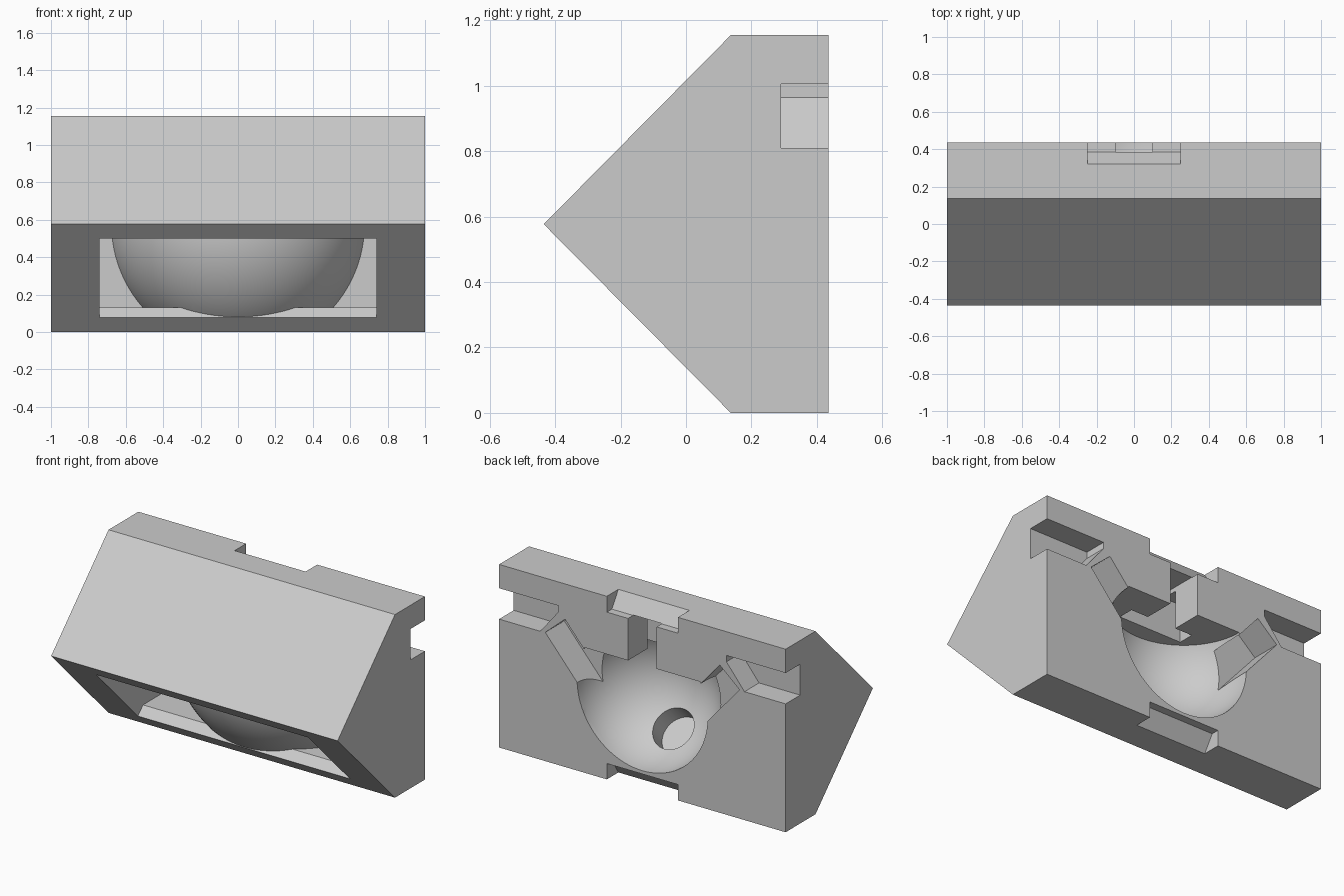
import bpy, bmesh, math
from mathutils import Vector, Matrix

if "Cube" in bpy.data.objects:
    bpy.data.objects.remove(bpy.data.objects["Cube"])

grey = bpy.data.materials.new("plain_grey")
grey.diffuse_color = (0.6, 0.6, 0.6, 1)
grey.use_nodes = True
grey.node_tree.nodes["Principled BSDF"].inputs["Base Color"].default_value = grey.diffuse_color


def add_object(name, bm):
    bmesh.ops.recalc_face_normals(bm, faces=bm.faces)
    mesh = bpy.data.meshes.new(name)
    bm.to_mesh(mesh)
    bm.free()
    mesh.materials.append(grey)
    obj = bpy.data.objects.new(name, mesh)
    bpy.context.collection.objects.link(obj)
    return obj


def prism(name, profile, a, b, axis):
    """Extrude a (y,z) profile along x, or an (x,z) profile along y."""
    bm = bmesh.new()
    place = (lambda p, t: (t, p[0], p[1])) if axis == 'X' else (lambda p, t: (p[0], t, p[1]))
    face = bm.faces.new([bm.verts.new(place(p, a)) for p in profile])
    ext = bmesh.ops.extrude_face_region(bm, geom=[face])
    shift = (b - a, 0, 0) if axis == 'X' else (0, b - a, 0)
    bmesh.ops.translate(bm, vec=shift,
                        verts=[v for v in ext['geom'] if isinstance(v, bmesh.types.BMVert)])
    return add_object(name, bm)


def ball(name, centre, radius, top=None):
    """Sphere with poles along y, optionally sliced flat at height top."""
    bm = bmesh.new()
    bmesh.ops.create_uvsphere(bm, u_segments=96, v_segments=48, radius=radius,
                              matrix=Matrix.Translation(centre) @ Matrix.Rotation(math.pi / 2, 4, 'X'))
    if top is not None:
        bmesh.ops.bisect_plane(bm, geom=bm.verts[:] + bm.edges[:] + bm.faces[:],
                               plane_co=(0, 0, top), plane_no=(0, 0, 1), clear_outer=True)
        bmesh.ops.holes_fill(bm, edges=[e for e in bm.edges if e.is_boundary])
    return add_object(name, bm)


def cut(target, cutter):
    """Subtract cutter from target and discard the cutter."""
    cutter.hide_render = True
    mod = target.modifiers.new("cut", 'BOOLEAN')
    mod.operation, mod.solver, mod.object = 'DIFFERENCE', 'EXACT', cutter
    bpy.context.view_layer.update()
    dg = bpy.context.evaluated_depsgraph_get()
    mesh = bpy.data.meshes.new_from_object(target.evaluated_get(dg))
    target.modifiers.clear()
    target.data = mesh
    bpy.data.objects.remove(cutter)


def rect(x0, x1, z0, z1):
    return [(x0, z0), (x1, z0), (x1, z1), (x0, z1)]


MID = 0.577
BACK = 0.435

# wedge-fronted body
body = prism("mount_body", [(-BACK, MID), (0.137, 1.155), (BACK, 1.155), (BACK, 0), (0.137, 0)],
             -1, 1, 'X')

# window in the lower front slope, with the ball-shaped shell left standing inside
cavity = prism("front_cavity", [(-0.04, -0.02), (0.11, 0.13), (0.379, 0.13), (0.379, 0.55),
                                (-0.307, 0.55), (-0.457, 0.40)], -0.74, 0.74, 'X')
cut(cavity, ball("shell_ball", (0, 0.553, MID), 0.699))
cut(body, cavity)

# bowl in the back with a flat ceiling
cut(body, ball("bowl", (0, BACK, MID), 0.456, top=0.79))

# blind round hole in the bowl, square to the lower slope
axis = Vector((0, -1, -1)).normalized()
bm = bmesh.new()
bmesh.ops.create_cone(bm, cap_ends=True, segments=48, radius1=0.13, radius2=0.13, depth=0.26,
                      matrix=Matrix.Translation(Vector((0, BACK, MID)) + axis * 0.44)
                      @ axis.to_track_quat('Z', 'Y').to_matrix().to_4x4())
cut(body, add_object("round_hole", bm))

# side slots and diagonal slots, mirrored left and right
along = Vector((-0.656, -0.755))
across = Vector((0.755, -0.656)) * 0.091
start = Vector((0.609, 0.872))
end = start + along * 0.45
side = [(1.1, 0.81), (0.713, 0.81), (0.587, 0.965), (0.587, 1.005), (1.1, 1.005)]
diagonal = [start + across, end + across, end - across, start - across]
for s in (1, -1):
    cut(body, prism("side_slot", [(s * x, z) for x, z in side], 0.29, 0.6, 'Y'))
    cut(body, prism("diagonal_slot", [(s * p[0], p[1]) for p in diagonal], 0.245, 0.6, 'Y'))

# sloped notches at the top and bottom back edges
for flip in (False, True):
    notch = [(0.3005, -0.03), (0.385, 0.1), (0.6, 0.1), (0.6, -0.03)]
    cut(body, prism("edge_notch", [(y, 1.155 - z if flip else z) for y, z in notch],
                    -0.248, 0.248, 'X'))

# T-shaped upright slot above the bowl
cut(body, prism("upright_slot", rect(-0.1, 0.1, 0.76, 1.057), 0.2, 0.6, 'Y'))
cut(body, prism("upright_slot_head", rect(-0.22, 0.22, 0.76, 1.03), 0.14, 0.24, 'Y'))

# smooth the round surfaces, keep edges sharp
bpy.ops.object.select_all(action='DESELECT')
body.select_set(True)
bpy.context.view_layer.objects.active = body
bpy.ops.object.shade_smooth_by_angle(angle=math.radians(25))
